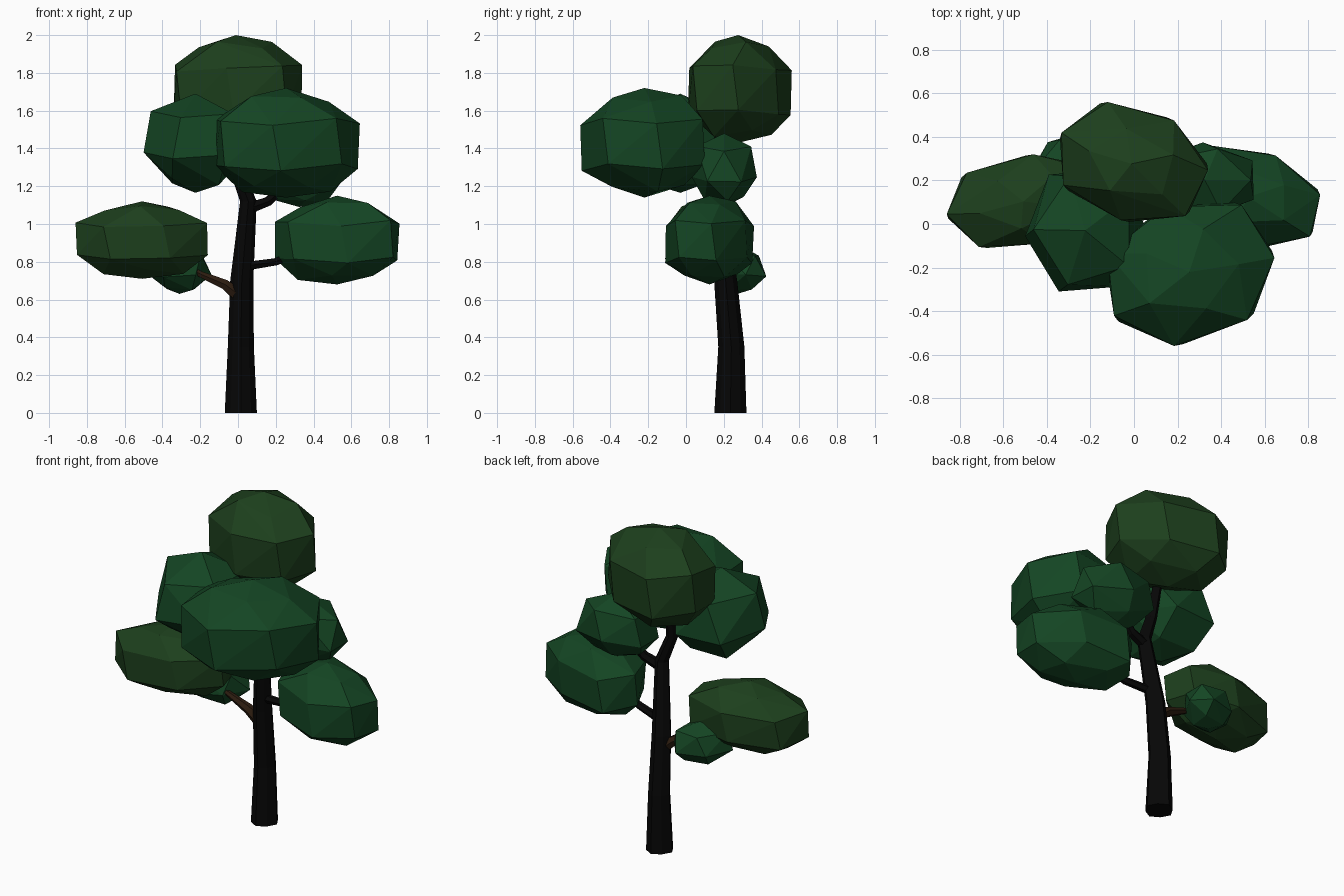
import bpy, bmesh, math
from mathutils import Vector, Matrix

if "Cube" in bpy.data.objects:
    bpy.data.objects.remove(bpy.data.objects["Cube"])


def material(name, rgb):
    m = bpy.data.materials.new(name)
    m.diffuse_color = (*rgb, 1)
    m.use_nodes = True
    m.node_tree.nodes["Principled BSDF"].inputs["Base Color"].default_value = m.diffuse_color
    return m


LEAF = material("leaf_green", (0.007, 0.060, 0.017))
OLIVE = material("leaf_olive", (0.012, 0.050, 0.012))
BARK = material("bark_dark", (0.002, 0.002, 0.002))
BROWN = material("bark_brown", (0.026, 0.012, 0.005))

# Clump profiles: rings of (height, radius, corner count, angle offset in degrees)
BIG = [(1, 0, 1, 0), (0.81, 0.58, 5, 20), (0.38, 1, 7, 0),
       (-0.45, 0.99, 7, 6), (-0.83, 0.62, 5, 30), (-1, 0, 1, 0)]
SMALL = [(1, 0, 1, 0), (0.58, 0.86, 5, 0), (-0.25, 1, 6, 30),
         (-0.78, 0.6, 4, 10), (-1, 0, 1, 0)]


def finish(name, bm, mat):
    bmesh.ops.recalc_face_normals(bm, faces=bm.faces[:])
    me = bpy.data.meshes.new(name)
    bm.to_mesh(me)
    bm.free()
    me.materials.append(mat)
    ob = bpy.data.objects.new(name, me)
    bpy.context.collection.objects.link(ob)
    return ob


def foliage(name, lo, hi, axes, yaw, turn, mat, profile, p=2.4):
    """Faceted convex clump: hull of profile rings, yawed and fitted to lo..hi."""
    rot = Matrix.Rotation(math.radians(yaw), 3, 'Z')
    pts = []
    for z, r, n, off in profile:
        for k in range(n):
            t = 2 * math.pi * k / n + math.radians(off + turn)
            x, y = math.cos(t), math.sin(t)
            s = r / (abs(x) ** p + abs(y) ** p) ** (1 / p)
            dz = 0.07 * math.sin(2.3 * k + turn) if n > 1 else 0
            pts.append(rot @ Vector((x * s * axes[0], y * s * axes[1], z + dz)))
    for i in range(3):
        a, b = min(v[i] for v in pts), max(v[i] for v in pts)
        for v in pts:
            v[i] = lo[i] + (v[i] - a) / (b - a) * (hi[i] - lo[i])
    bm = bmesh.new()
    for v in pts:
        bm.verts.new(v)
    bmesh.ops.convex_hull(bm, input=bm.verts[:])
    bmesh.ops.dissolve_limit(bm, angle_limit=math.radians(6),
                             verts=bm.verts[:], edges=bm.edges[:])
    return finish(name, bm, mat)


def limb(name, path, mat, sides=8, level=False):
    """Tapered tube through (x, y, z, radius) points."""
    bm = bmesh.new()
    pts = [Vector(q[:3]) for q in path]
    rings = []
    for i, q in enumerate(path):
        d = pts[min(i + 1, len(pts) - 1)] - pts[max(i - 1, 0)]
        m = Matrix.Identity(3) if level else d.to_track_quat('Z', 'Y').to_matrix()
        ring = []
        for k in range(sides):
            t = 2 * math.pi * k / sides
            r = q[3] * (0.9 if level and k % 2 else 1)
            ring.append(bm.verts.new(
                pts[i] + m @ Vector((math.cos(t), math.sin(t), 0)) * r))
        rings.append(ring)
    for a, b in zip(rings, rings[1:]):
        for k in range(sides):
            j = (k + 1) % sides
            bm.faces.new((a[k], a[j], b[j], b[k]))
    bm.faces.new(rings[0][::-1])
    bm.faces.new(rings[-1])
    return finish(name, bm, mat)


# Trunk, leaning slightly and ending inside the crown
limb("trunk", [(0.015, 0.235, 0, 0.085), (0.015, 0.24, 0.35, 0.069),
               (0.02, 0.21, 0.7, 0.061), (0.055, 0.155, 1.12, 0.044),
               (-0.005, 0.14, 1.28, 0.038), (-0.02, 0.2, 1.55, 0.025)],
     BARK, level=True)

# Side branches
limb("right_upper_branch", [(0.05, 0.16, 1.08, 0.034), (0.16, 0.17, 1.12, 0.028),
                            (0.3, 0.2, 1.25, 0.02)], BARK, 6)
limb("right_lower_branch", [(0.03, 0.2, 0.775, 0.026), (0.2, 0.16, 0.80, 0.022),
                            (0.4, 0.13, 0.88, 0.016)], BARK, 6)
limb("left_branch", [(0.02, 0.21, 0.61, 0.04), (-0.07, 0.2, 0.68, 0.03),
                     (-0.2, 0.2, 0.735, 0.018), (-0.32, 0.18, 0.8, 0.012)], BROWN, 6)

# Foliage clumps
foliage("top_foliage", (-0.34, 0.01, 1.43), (0.34, 0.56, 2.0),
        (0.36, 0.27, 1), -20, 20, OLIVE, BIG)
foliage("front_foliage", (-0.13, -0.56, 1.14), (0.645, 0.10, 1.72),
        (0.40, 0.31, 1), 18, 40, LEAF, BIG)
foliage("left_upper_foliage", (-0.5, -0.31, 1.165), (0.05, 0.25, 1.69),
        (0.27, 0.28, 1), 0, 35, LEAF, SMALL)
foliage("right_lower_foliage", (0.195, -0.11, 0.68), (0.855, 0.36, 1.15),
        (0.35, 0.21, 1), -14, 25, LEAF, BIG)
foliage("left_lower_foliage", (-0.86, -0.11, 0.71), (-0.16, 0.32, 1.12),
        (0.35, 0.2, 1), 9, 26, OLIVE, BIG)
foliage("left_small_foliage", (-0.48, 0.12, 0.63), (-0.14, 0.425, 0.89),
        (0.18, 0.13, 1), 28, 10, LEAF, SMALL)
foliage("right_small_foliage", (0.1, 0.03, 1.09), (0.55, 0.375, 1.48),
        (0.23, 0.17, 1), -4, 5, LEAF, SMALL)
